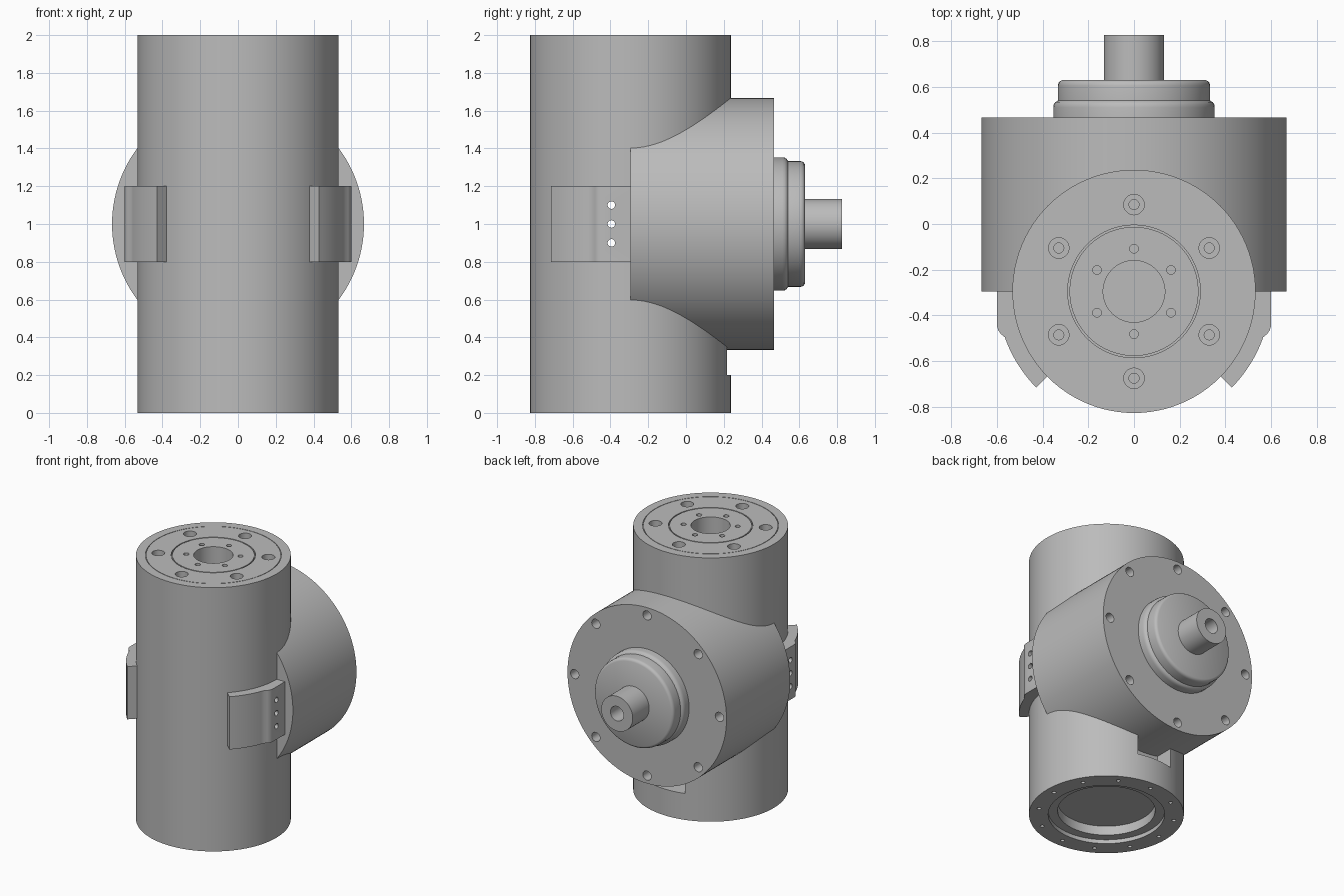
import bpy
import bmesh
from math import sin, cos, pi, radians
from mathutils import Matrix

if "Cube" in bpy.data.objects:
    bpy.data.objects.remove(bpy.data.objects["Cube"], do_unlink=True)

# Single machined metal colour
metal = bpy.data.materials.new("machined grey")
metal.use_nodes = True
GREY = (0.5, 0.5, 0.5, 1)
metal.diffuse_color = GREY
metal.node_tree.nodes["Principled BSDF"].inputs["Base Color"].default_value = GREY

UP = Matrix()
BACK = Matrix.Rotation(-pi / 2, 4, "X")    # local z points along +y
SIDE = Matrix.Rotation(pi / 2, 4, "Y")     # local z points along +x
AXIS_Y = -0.295                            # y of the upright body's axis
MID = 1.0                                  # height of the cross axis


def revolve(bm, profile, matrix, steps):
    """Spin an (radius, height) profile into a closed solid and add it to bm."""
    tmp = bmesh.new()
    verts = [tmp.verts.new((r, 0, z)) for r, z in profile]
    edges = [tmp.edges.new(pair) for pair in zip(verts, verts[1:])]
    bmesh.ops.spin(tmp, geom=verts + edges, axis=(0, 0, 1), cent=(0, 0, 0),
                   angle=2 * pi, steps=steps, use_merge=True)
    bmesh.ops.remove_doubles(tmp, verts=tmp.verts, dist=1e-5)
    bmesh.ops.recalc_face_normals(tmp, faces=tmp.faces)
    tmp.transform(matrix)
    mesh = bpy.data.meshes.new("spin")
    tmp.to_mesh(mesh)
    tmp.free()
    bm.from_mesh(mesh)
    bpy.data.meshes.remove(mesh)


def finish(bm, name):
    mesh = bpy.data.meshes.new(name)
    bm.to_mesh(mesh)
    bm.free()
    mesh.materials.append(metal)
    obj = bpy.data.objects.new(name, mesh)
    bpy.context.collection.objects.link(obj)
    return obj


def lathe(name, profile, matrix, steps=96):
    bm = bmesh.new()
    revolve(bm, profile, matrix, steps)
    return finish(bm, name)


def activate(obj):
    bpy.ops.object.select_all(action="DESELECT")
    obj.select_set(True)
    bpy.context.view_layer.objects.active = obj


def cut(obj, bm):
    """Subtract the solids in bm from obj."""
    cutter = finish(bm, "cutter")
    cutter.hide_render = True
    mod = obj.modifiers.new("cut", "BOOLEAN")
    mod.operation = "DIFFERENCE"
    mod.solver = "EXACT"
    mod.object = cutter
    activate(obj)
    bpy.ops.object.modifier_apply(modifier=mod.name)
    bpy.data.objects.remove(cutter, do_unlink=True)


def smooth(obj):
    activate(obj)
    bpy.ops.object.shade_smooth_by_angle(angle=radians(32))


def rod(radius, low, high):
    return [(0, low), (radius, low), (radius, high), (0, high)]


def circle_of_holes(bm, profile, count, radius, base, start=0.0):
    """Place hole solids evenly around the local z axis of base."""
    for i in range(count):
        a = start + 2 * pi * i / count
        place = base @ Matrix.Translation((radius * cos(a), radius * sin(a), 0))
        revolve(bm, profile, place, 20)


def side_screw_holes(bm):
    for dz in (-0.1, 0, 0.1):
        revolve(bm, rod(0.02, -0.9, 0.9),
                Matrix.Translation((0, -0.395, MID + dz)) @ SIDE, 20)


# Upright body: recessed bottom, grooved top face, central bore
stand = Matrix.Translation((0, AXIS_Y, 0))
body = lathe("upright_body", [
    (0, 0.1), (0.335, 0.1), (0.335, 0.03), (0.4, 0.03), (0.4, 0),
    (0.532, 0), (0.532, 2), (0.467, 2), (0.467, 1.994), (0.463, 1.994),
    (0.463, 2), (0.29, 2), (0.29, 1.98), (0.282, 1.98), (0.282, 2),
    (0.135, 2), (0.135, 1.75), (0, 1.75)], stand)

bm = bmesh.new()
counterbore = [(0, 1.82), (0.022, 1.82), (0.022, 1.93), (0.045, 1.93),
               (0.045, 2.05), (0, 2.05)]
circle_of_holes(bm, counterbore, 6, 0.38, stand, pi / 6)
circle_of_holes(bm, rod(0.019, 1.9, 2.05), 6, 0.187, stand, pi / 6)
circle_of_holes(bm, rod(0.014, -0.05, 0.08), 12, 0.47, stand)
side_screw_holes(bm)
# Cable window low on the back
bmesh.ops.create_cube(bm, size=1, matrix=Matrix.Translation((0, 0.2, 0.32))
                      @ Matrix.Diagonal((0.29, 0.24, 0.24, 1)))
cut(body, bm)
smooth(body)

# Cross housing with a ring of bolt holes on its rear face
cross = Matrix.Translation((0, 0, MID)) @ BACK
housing = lathe("cross_housing", rod(0.667, AXIS_Y, 0.467), cross, 128)
bm = bmesh.new()
circle_of_holes(bm, rod(0.035, 0.34, 0.55), 8, 0.607, cross)
cut(housing, bm)
smooth(housing)

# Stepped output flange with rounded rims
flange = lathe("output_flange", [
    (0, 0.45), (0.353, 0.45), (0.353, 0.51), (0.351, 0.523), (0.345, 0.533),
    (0.333, 0.54), (0.333, 0.605), (0.331, 0.616), (0.325, 0.624),
    (0.314, 0.63), (0, 0.63)], cross)
smooth(flange)

# Output shaft with a bored end
shaft = lathe("output_shaft", [
    (0, 0.6), (0.132, 0.6), (0.132, 0.827), (0.055, 0.827),
    (0.055, 0.66), (0, 0.66)], cross, 64)
smooth(shaft)

# Curved side brackets that wrap the body, with a flat boss for the screws
outline = [(0.5, -0.27), (0.6, -0.27), (0.6, -0.445), (0.594, -0.465),
           (0.583, -0.481)]
for radius, first, last, count in ((0.6, -19.5, -44.5, 10), (0.52, -44.5, -8, 8)):
    for i in range(count + 1):
        a = radians(first + (last - first) * i / count)
        outline.append((radius * cos(a), AXIS_Y + radius * sin(a)))
for name, side in (("left_bracket", 1), ("right_bracket", -1)):
    bm = bmesh.new()
    face = bm.faces.new([bm.verts.new((side * x, y, 0.8)) for x, y in outline])
    made = bmesh.ops.extrude_face_region(bm, geom=[face])["geom"]
    bmesh.ops.translate(bm, vec=(0, 0, 0.4), verts=[
        v for v in made if isinstance(v, bmesh.types.BMVert)])
    bmesh.ops.recalc_face_normals(bm, faces=bm.faces)
    bracket = finish(bm, name)
    bm = bmesh.new()
    side_screw_holes(bm)
    cut(bracket, bm)
    smooth(bracket)
